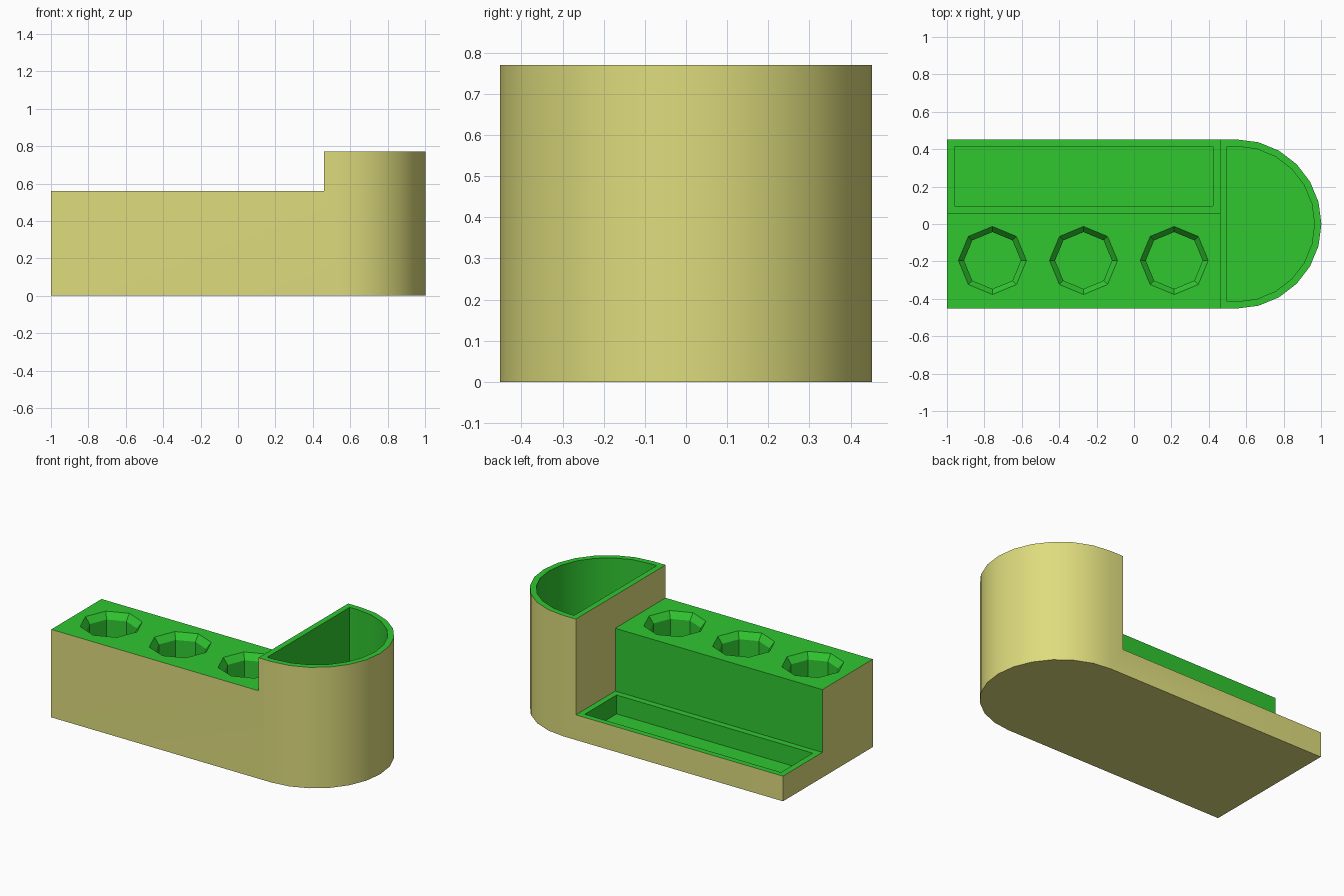
import bpy, bmesh, math

if "Cube" in bpy.data.objects:
    bpy.data.objects.remove(bpy.data.objects["Cube"])

ARC_X, WALL_X, STEP_Y = 0.55, 0.46, 0.055   # arc centre, tower wall, block back wall
FLOOR = 0.04


def material(name, rgb):
    m = bpy.data.materials.new(name)
    m.diffuse_color = (*rgb, 1)
    m.use_nodes = True
    m.node_tree.nodes["Principled BSDF"].inputs["Base Color"].default_value = m.diffuse_color
    return m


def loft(name, rings):
    """Closed solid through rings of equal point count, bottom to top."""
    bm = bmesh.new()
    vr = [[bm.verts.new(p) for p in r] for r in rings]
    n = len(vr[0])
    bm.faces.new(vr[0][::-1])
    bm.faces.new(vr[-1])
    for a, b in zip(vr, vr[1:]):
        for i in range(n):
            j = (i + 1) % n
            bm.faces.new((a[i], a[j], b[j], b[i]))
    bmesh.ops.recalc_face_normals(bm, faces=bm.faces)
    me = bpy.data.meshes.new(name)
    bm.to_mesh(me)
    bm.free()
    ob = bpy.data.objects.new(name, me)
    bpy.context.collection.objects.link(ob)
    return ob


def prism(name, pts, z0, z1):
    return loft(name, [[(x, y, z) for x, y in pts] for z in (z0, z1)])


def rect(x0, x1, y0, y1):
    return [(x0, y0), (x1, y0), (x1, y1), (x0, y1)]


def d_shape(x0, r):
    """Straight back at x0 and a 12-sided half circle in front."""
    arc = [(ARC_X + r * math.cos(math.radians(a)), r * math.sin(math.radians(a)))
           for a in range(-90, 91, 15)]
    return [(x0, -r)] + arc + [(x0, r)]


def octagon(cx, cy, r, z):
    return [(cx + r * math.cos(i * math.pi / 4), cy + r * math.sin(i * math.pi / 4), z)
            for i in range(8)]


# Full-height body, then cut away steps and pockets
body = prism("holder_body", d_shape(-1, 0.452), 0, 0.77)
cutters = [
    prism("block_top_cut", rect(-1.2, WALL_X, -0.6, 0.6), 0.56, 1.0),
    prism("tray_step_cut", rect(-1.2, WALL_X, STEP_Y, 0.6), 0.16, 0.9),
    prism("tray_pocket_cut", rect(-0.96, 0.423, 0.095, 0.415), FLOOR, 0.3),
    prism("cup_pocket_cut", d_shape(0.497, 0.415), FLOOR, 1.0),
]
# Chamfered octagonal holes
for cx in (-0.757, -0.27, 0.215):
    cutters.append(loft("hole_cut", [octagon(cx, -0.195, r, z) for r, z in
                                     ((0.152, FLOOR), (0.152, 0.52), (0.212, 0.60))]))

bpy.context.view_layer.objects.active = body
for c in cutters:
    c.hide_render = True
    m = body.modifiers.new(c.name, 'BOOLEAN')
    m.operation, m.solver, m.object = 'DIFFERENCE', 'EXACT', c
    bpy.ops.object.modifier_apply(modifier=m.name)
for c in cutters:
    bpy.data.objects.remove(c, do_unlink=True)

# Outside faces are khaki, upward and inner faces are green
body.data.materials.clear()
body.data.materials.append(material("khaki", (0.73, 0.715, 0.205)))
body.data.materials.append(material("green", (0.03, 0.57, 0.03)))
for f in body.data.polygons:
    c, n = f.center, f.normal
    outer = (n.z < -0.5 or c.x < -0.99 or abs(c.y) > 0.44
             or (n.x < -0.5 and abs(c.x - WALL_X) < 0.01)
             or (c.x > ARC_X and math.hypot(c.x - ARC_X, c.y) > 0.43))
    f.material_index = 0 if outer and n.z < 0.5 else 1

bpy.ops.object.select_all(action='DESELECT')
body.select_set(True)
bpy.ops.object.shade_smooth_by_angle(angle=math.radians(30))
